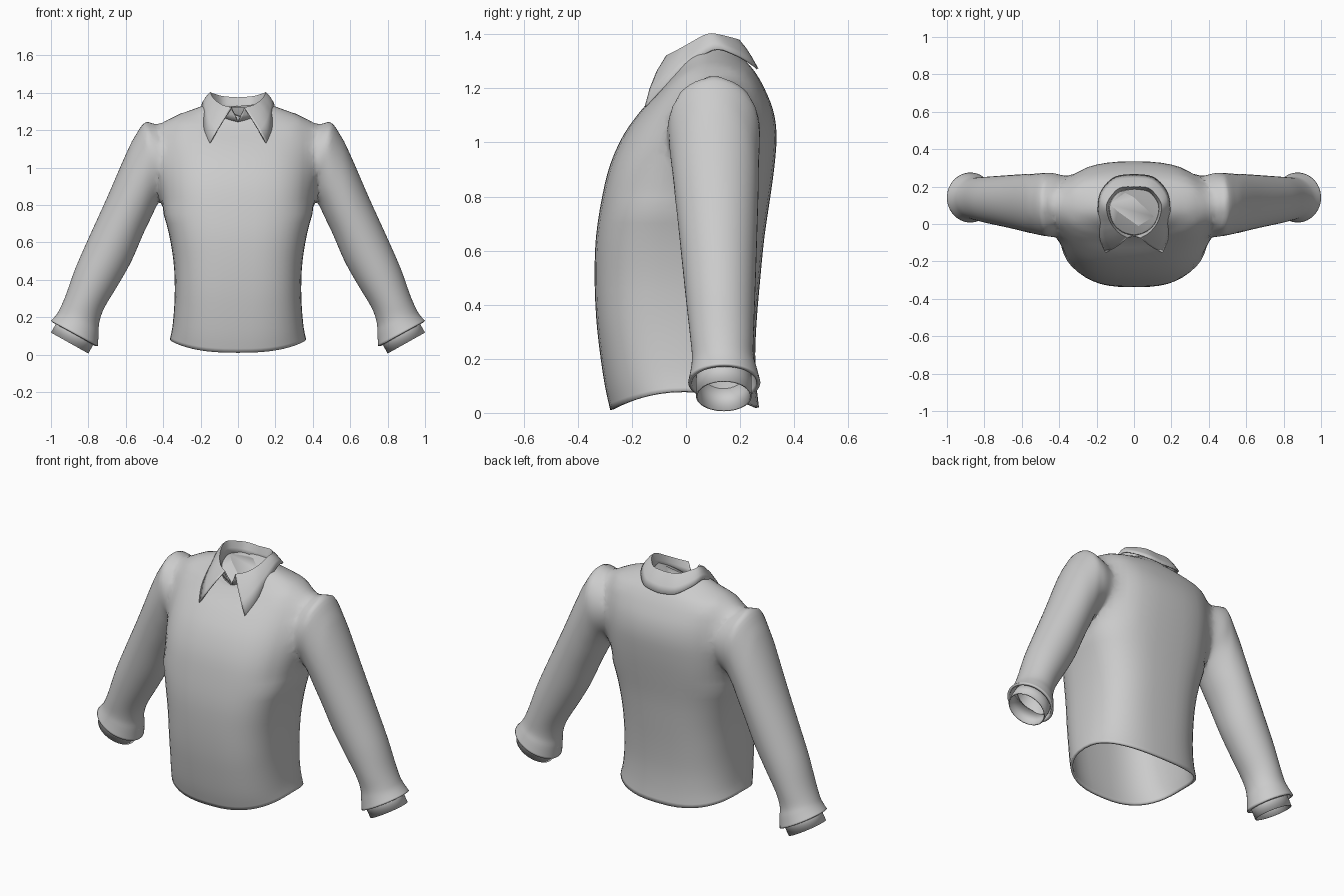
import bpy, bmesh, math
from mathutils import Vector

if "Cube" in bpy.data.objects:
    bpy.data.objects.remove(bpy.data.objects["Cube"])

cloth = bpy.data.materials.new("light grey cloth")
cloth.diffuse_color = (0.6, 0.6, 0.6, 1)
cloth.use_nodes = True
cloth.node_tree.nodes["Principled BSDF"].inputs["Base Color"].default_value = cloth.diffuse_color
N = 48


def spline(rows, k):
    """Catmull-Rom interpolation between rows of numbers."""
    out = []
    for i in range(len(rows) - 1):
        a, b, c, d = (rows[max(0, min(len(rows) - 1, i + j))] for j in (-1, 0, 1, 2))
        for s in range(k):
            t = s / k
            out.append([0.5 * (2 * q + (r - p) * t + (2 * p - 5 * q + 4 * r - w) * t * t
                               + (3 * q - p - 3 * r + w) * t ** 3) for p, q, r, w in zip(a, b, c, d)])
    return out + [list(rows[-1])]


def grid(name, rings, closed=True, caps=False):
    bm = bmesh.new()
    vs = [[bm.verts.new(p) for p in r] for r in rings]
    n = len(rings[0])
    for a, b in zip(vs, vs[1:]):
        for i in range(n if closed else n - 1):
            j = (i + 1) % n
            bm.faces.new((a[i], a[j], b[j], b[i]))
    if caps:
        bm.faces.new(vs[0][::-1])
        bm.faces.new(vs[-1])
    bmesh.ops.recalc_face_normals(bm, faces=bm.faces[:])
    me = bpy.data.meshes.new(name)
    bm.to_mesh(me)
    bm.free()
    me.materials.append(cloth)
    ob = bpy.data.objects.new(name, me)
    bpy.context.collection.objects.link(ob)
    return ob


def finish(ob, thickness, offset, angle=50):
    m = ob.modifiers.new("thickness", 'SOLIDIFY')
    m.thickness, m.offset = thickness, offset
    bpy.ops.object.select_all(action='DESELECT')
    ob.select_set(True)
    bpy.context.view_layer.objects.active = ob
    bpy.ops.object.shade_smooth_by_angle(angle=math.radians(angle))


def power(v, e):
    return math.copysign(abs(v) ** e, v)


# Torso: front z, back z, side z, half width, front y, back y, squareness
torso = [
    (.01, .02, .08, .365, -.28, .27, 2.5),
    (.10, .11, .14, .352, -.30, .26, 2.6),
    (.22, .22, .24, .342, -.318, .256, 2.7),
    (.35, .35, .36, .338, -.332, .262, 2.8),
    (.50, .50, .50, .345, -.338, .275, 2.8),
    (.65, .65, .65, .37, -.333, .29, 2.8),
    (.80, .80, .80, .41, -.31, .312, 2.7),
    (.92, .92, .92, .425, -.28, .328, 2.6),
    (1.03, 1.03, 1.03, .43, -.23, .335, 2.5),
    (1.12, 1.12, 1.14, .43, -.165, .322, 2.4),
    (1.18, 1.20, 1.22, .43, -.11, .29, 2.3),
    (1.215, 1.25, 1.268, .38, -.08, .262, 2.2),
    (1.235, 1.28, 1.298, .28, -.065, .24, 2.1),
    (1.245, 1.30, 1.33, .19, -.06, .22, 2),
    (1.25, 1.32, 1.345, .15, -.055, .205, 2)]
rings = []
for zf, zb, zs, hw, yf, yb, e in spline(torso, 3):
    r = []
    for i in range(N):
        a = 2 * math.pi * i / N
        u, v = power(math.cos(a), 2 / e), power(math.sin(a), 2 / e)
        r.append((hw * u, (yf + yb) / 2 + (yb - yf) / 2 * v,
                  zs + ((zb if v > 0 else zf) - zs) * v * v))
    rings.append(r)
shirt = grid("shirt_body", rings, caps=True)

# Sleeves: outer x, z, inner x, z, front y, back y
sleeve = [
    (.40, 1.20, .28, .93, -.01, .24),
    (.485, 1.255, .37, .87, -.075, .28),
    (.54, 1.19, .395, .85, -.068, .277),
    (.60, 1.07, .425, .81, -.058, .272),
    (.70, .84, .50, .66, -.035, .266),
    (.80, .62, .57, .50, -.015, .26),
    (.87, .46, .64, .375, 0, .255),
    (.92, .32, .715, .25, .015, .25),
    (.95, .25, .742, .17, .022, .25),
    (.97, .215, .745, .11, .018, .262),
    (1.0, .18, .75, .045, .008, .275)]


def tube(rows, s):
    out = []
    for ox, oz, ix, iz, yf, yb in rows:
        r = []
        for i in range(N):
            a = 2 * math.pi * i / N
            c, t = (1 + math.cos(a)) / 2, (1 + math.sin(a)) / 2
            r.append((s * (ix + (ox - ix) * c), yf + (yb - yf) * t, iz + (oz - iz) * c))
        out.append(r)
    return out


helpers = []
for s in (1, -1):
    h = grid("sleeve_helper", tube(spline(sleeve, 4), s), caps=True)
    h.hide_render = True
    m = shirt.modifiers.new("union", 'BOOLEAN')
    m.operation, m.object, m.solver = 'UNION', h, 'EXACT'
    helpers.append(h)
dg = bpy.context.evaluated_depsgraph_get()
shirt.data = bpy.data.meshes.new_from_object(shirt.evaluated_get(dg))
shirt.modifiers.clear()
for h in helpers:
    bpy.data.objects.remove(h)

# Open the hem, neck and sleeve ends, then soften the shoulder seams
bm = bmesh.new()
bm.from_mesh(shirt.data)
bmesh.ops.delete(bm, geom=[f for f in bm.faces if len(f.verts) >= N], context='FACES')
bmesh.ops.remove_doubles(bm, verts=bm.verts[:], dist=.002)
for lo, hi, n in ((.28, .56, 6), (.33, .48, 8)):
    seam = [v for v in bm.verts if lo < abs(v.co.x) < hi and v.co.z > .77]
    for _ in range(n):
        bmesh.ops.smooth_vert(bm, verts=seam, factor=.5, use_axis_x=True, use_axis_y=True, use_axis_z=True)
bm.to_mesh(shirt.data)
bm.free()
finish(shirt, .014, -1)

# Cuffs: straight bands set inside the sleeve ends
cuff = [(.945, .215, .745, .105, .037, .243), (1.0, .118, .80, .006, .037, .243)]
for s, side in ((1, "left"), (-1, "right")):
    finish(grid(side + "_cuff", tube(cuff, s), closed=True), .006, -1)

# Collar: neck edge, fold and outer edge of one half, from back to front
neck = [(0, .185, 1.30), (.08, .17, 1.31), (.125, .12, 1.325), (.132, .07, 1.32),
        (.11, 0, 1.29), (.06, -.045, 1.262), (0, -.062, 1.245)]
fold = [(0, .20, 1.372), (.08, .192, 1.378), (.137, .13, 1.394), (.148, .08, 1.398),
        (.128, .01, 1.362), (.085, -.045, 1.332), (.035, -.075, 1.318)]
outer = [(0, .264, 1.272), (.10, .25, 1.285), (.17, .18, 1.325), (.19, .10, 1.342),
         (.187, .0, 1.275), (.178, -.085, 1.2), (.15, -.15, 1.13)]
rows = [spline(r, 4) for r in (neck, fold, outer)]
rings = []
for a, b, w in ((0, 1, 0), (0, 1, .5), (1, 2, 0), (1, 2, .33), (1, 2, .67), (1, 2, 1)):
    half = [Vector(p).lerp(Vector(q), w) for p, q in zip(rows[a], rows[b])]
    if a == 1:  # bulge the leaf slightly outward
        for p in half:
            p.z += .02 * w * (1 - w)
            p.y -= .03 * w * (1 - w) * (1 if p.y < 0 else 0)
    rings.append([(-p.x, p.y, p.z) for p in half[:0:-1]] + [tuple(p) for p in half])
collar = grid("collar", rings, closed=False)
finish(collar, .008, 0, 40)
